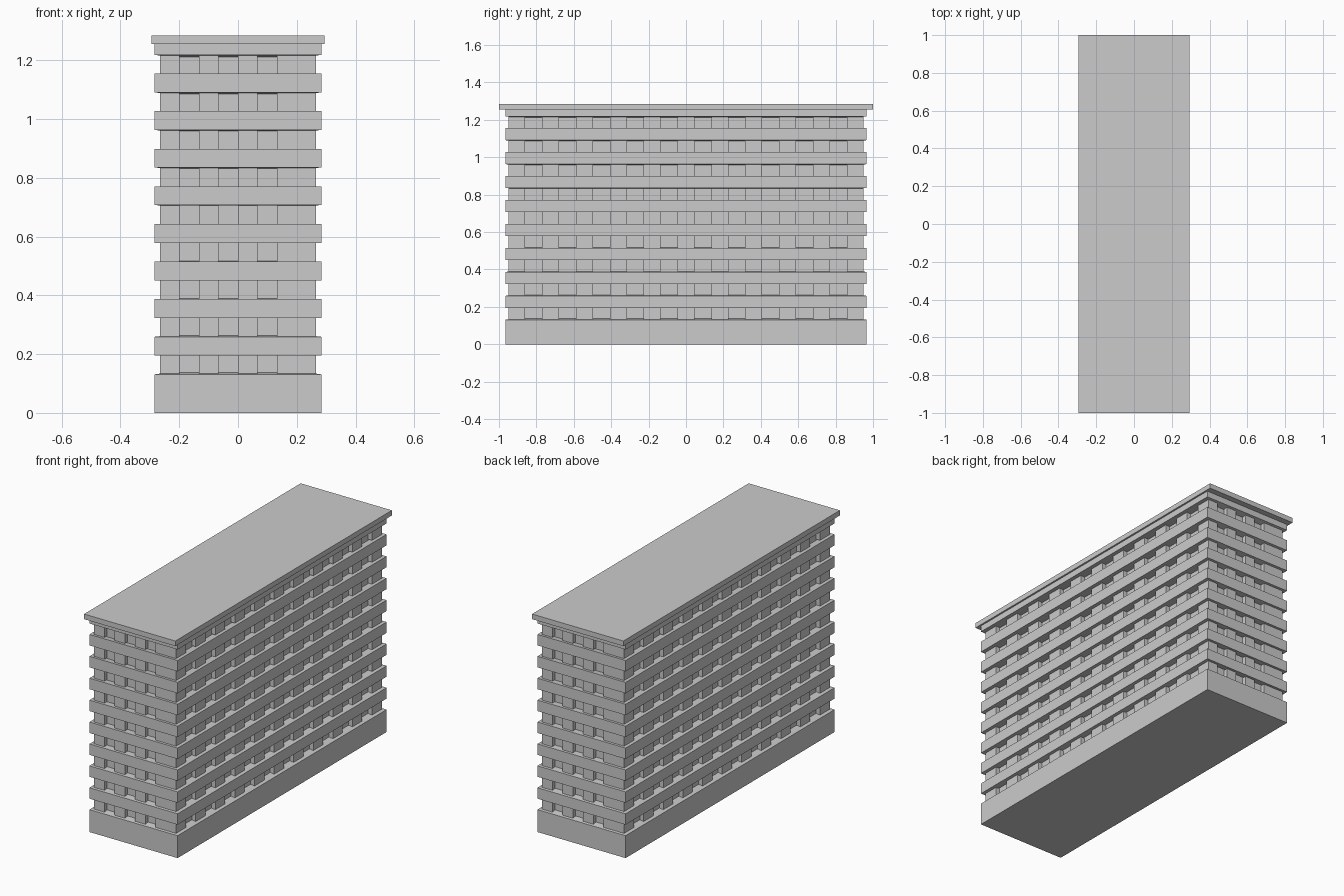
import bpy, bmesh

if "Cube" in bpy.data.objects:
    bpy.data.objects.remove(bpy.data.objects["Cube"])

FLOORS, PITCH, WIN_H, BASE_H = 9, 0.128, 0.064, 0.131
BAND = (0.285, 0.965)      # half sizes of the projecting bands
WALL = (0.265, 0.95)       # half sizes of the pier faces
CORE = (0.240, 0.925)      # half sizes of the recessed windows
NECK_Z, TOP_Z = 1.255, 1.285
MID = 0.645


def finish(bm, name):
    bmesh.ops.recalc_face_normals(bm, faces=bm.faces)
    me = bpy.data.meshes.new(name)
    bm.to_mesh(me)
    bm.free()
    ob = bpy.data.objects.new(name, me)
    bpy.context.collection.objects.link(ob)
    return ob


def add_box(bm, x0, x1, y0, y1, z0, z1):
    vs = bmesh.ops.create_cube(bm, size=1)["verts"]
    for v in vs:
        v.co = (x1 if v.co.x > 0 else x0,
                y1 if v.co.y > 0 else y0,
                z1 if v.co.z > 0 else z0)


def inward(z):
    # Ledges tilt slightly toward mid height
    return MID + (z - MID) * 0.988


# Building body: stacked rectangular sections alternating band and recess
sections = [(BAND, 0)]
for i in range(FLOORS):
    z0 = BASE_H + PITCH * i
    z1 = z0 + WIN_H
    sections += [(BAND, z0), (CORE, inward(z0)), (CORE, inward(z1)), (BAND, z1)]
sections.append((BAND, NECK_Z))

bm = bmesh.new()
rings = [[bm.verts.new((sx * h[0], sy * h[1], z))
          for sx, sy in ((-1, -1), (1, -1), (1, 1), (-1, 1))] for h, z in sections]
for a, b in zip(rings, rings[1:]):
    for k in range(4):
        n = (k + 1) % 4
        bm.faces.new((a[k], a[n], b[n], b[k]))
bm.faces.new(rings[0])
bm.faces.new(rings[-1])
finish(bm, "building_body")

# Piers between windows; each half turn of the building repeats
bm = bmesh.new()
wx, wy = WALL
ux, uy = 2 * wx / 8, 2 * wy / 21
for i in range(FLOORS):
    z0 = BASE_H + PITCH * i
    z1 = z0 + WIN_H
    boxes = []
    # End wall: four piers, the last one double width
    for k in (0, 2, 4, 6):
        corner = k in (0, 6)
        xa = -wx + k * ux
        xb = wx if k == 6 else xa + ux
        boxes.append((xa, xb, -wy, -wy + (uy if corner else 0.045)))
    # Long wall piers between the corners
    for k in range(2, 20, 2):
        ya = -wy + k * uy
        boxes.append((wx - 0.045, wx, ya, ya + uy))
    for xa, xb, ya, yb in boxes:
        add_box(bm, xa, xb, ya, yb, z0, z1)
        add_box(bm, -xb, -xa, -yb, -ya, z0, z1)
finish(bm, "window_piers")

# Roof slab
bm = bmesh.new()
add_box(bm, -0.295, 0.295, -1, 1, NECK_Z, TOP_Z)
finish(bm, "roof_slab")
